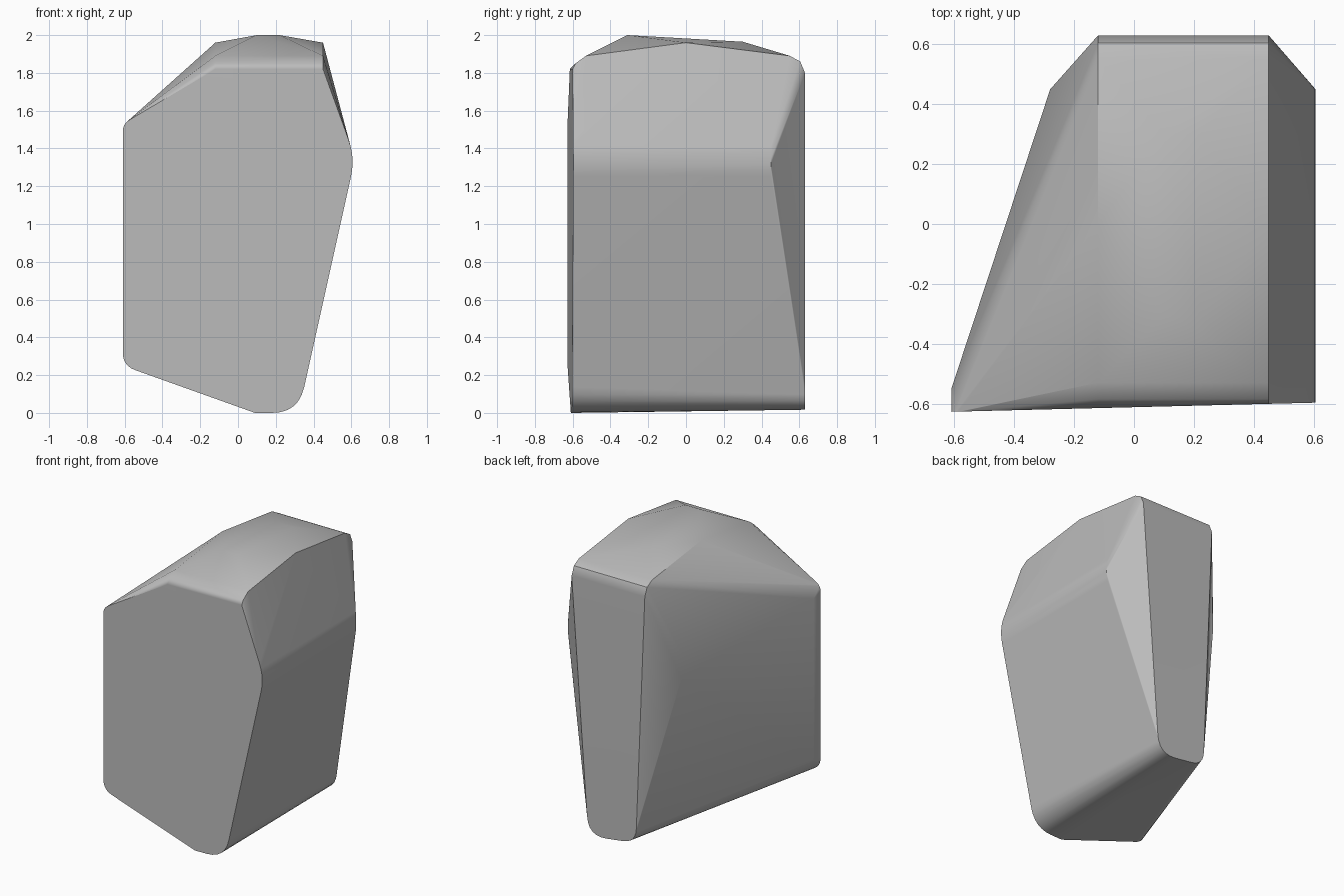
import bpy, bmesh, math
from mathutils import Vector

cube = bpy.data.objects.get("Cube")
if cube:
    bpy.data.objects.remove(cube)


def rounded(corners, steps=6):
    """Outline from (x, z, cut) corners; each corner is rounded over its cut length."""
    out = []
    for i, (x, z, cut) in enumerate(corners):
        p = Vector((x, z))
        if cut == 0:
            out.append(p)
            continue
        before = Vector(corners[i - 1][:2])
        after = Vector(corners[(i + 1) % len(corners)][:2])
        a = p + (before - p).normalized() * cut
        b = p + (after - p).normalized() * cut
        for k in range(steps + 1):
            t = k / steps
            out.append(a * (1 - t) ** 2 + p * 2 * t * (1 - t) + b * t * t)
    return out


# Broad front face, very slightly turned
front = rounded([(-0.61, 0.25, 0.07), (0.09, 0, 0), (0.32, 0, 0.14), (0.62, 1.35, 0.1),
                 (0.45, 1.82, 0), (-0.12, 1.82, 0), (-0.61, 1.53, 0.04)])
points = [(p.x, 0.025 * p.x - 0.612, p.y) for p in front]

# Narrow back face
back = rounded([(-0.05, 0.05, 0.1), (0.32, 0, 0.14), (0.45, 1.8, 0), (-0.12, 1.8, 0)])
points += [(p.x, 0.63, p.y) for p in back]

# Shoulders along both sides of the top
for x in (-0.12, 0.45):
    points += [(x, y, z) for y, z in ((-0.585, 1.85), (-0.53, 1.89), (0, 1.96),
                                      (0.55, 1.89), (0.605, 1.86))]

# Crown ridge
for x in (0.1, 0.22):
    points += [(x, -0.31, 2), (x, 0.3, 1.965)]

# Side bulges near the back and the blunt front left edge
for p in rounded([(0.45, 1.82, 0), (0.62, 1.35, 0.1), (0.32, 0, 0)])[1:-1]:
    points.append((p.x, 0.45, p.y))
points += [(-0.28, 0.45, z) for z in (1.2, 1.38)]
points += [(-0.61, -0.55, z) for z in (0.33, 1.47)]

# Wrap the sections into one stone
bm = bmesh.new()
for p in points:
    bm.verts.new(p)
hull = bmesh.ops.convex_hull(bm, input=bm.verts[:])
loose = {g for g in hull["geom_interior"] + hull["geom_unused"]
         if isinstance(g, bmesh.types.BMVert)}
bmesh.ops.delete(bm, geom=list(loose), context="VERTS")
bmesh.ops.dissolve_limit(bm, angle_limit=math.radians(1), verts=bm.verts[:], edges=bm.edges[:])
bmesh.ops.recalc_face_normals(bm, faces=bm.faces[:])
mesh = bpy.data.meshes.new("boulder")
bm.to_mesh(mesh)
bm.free()
boulder = bpy.data.objects.new("boulder", mesh)
bpy.context.collection.objects.link(boulder)

# Stone colour
stone = bpy.data.materials.new("stone_grey")
stone.use_nodes = True
colour = (0.5, 0.5, 0.5, 1)
stone.diffuse_color = colour
stone.node_tree.nodes["Principled BSDF"].inputs["Base Color"].default_value = colour
mesh.materials.append(stone)

# Soft shading that keeps the outer edges crisp
bpy.ops.object.select_all(action="DESELECT")
boulder.select_set(True)
bpy.context.view_layer.objects.active = boulder
bpy.ops.object.shade_smooth_by_angle(angle=math.radians(35))
weighted = boulder.modifiers.new("weighted_normals", "WEIGHTED_NORMAL")
weighted.keep_sharp = True
